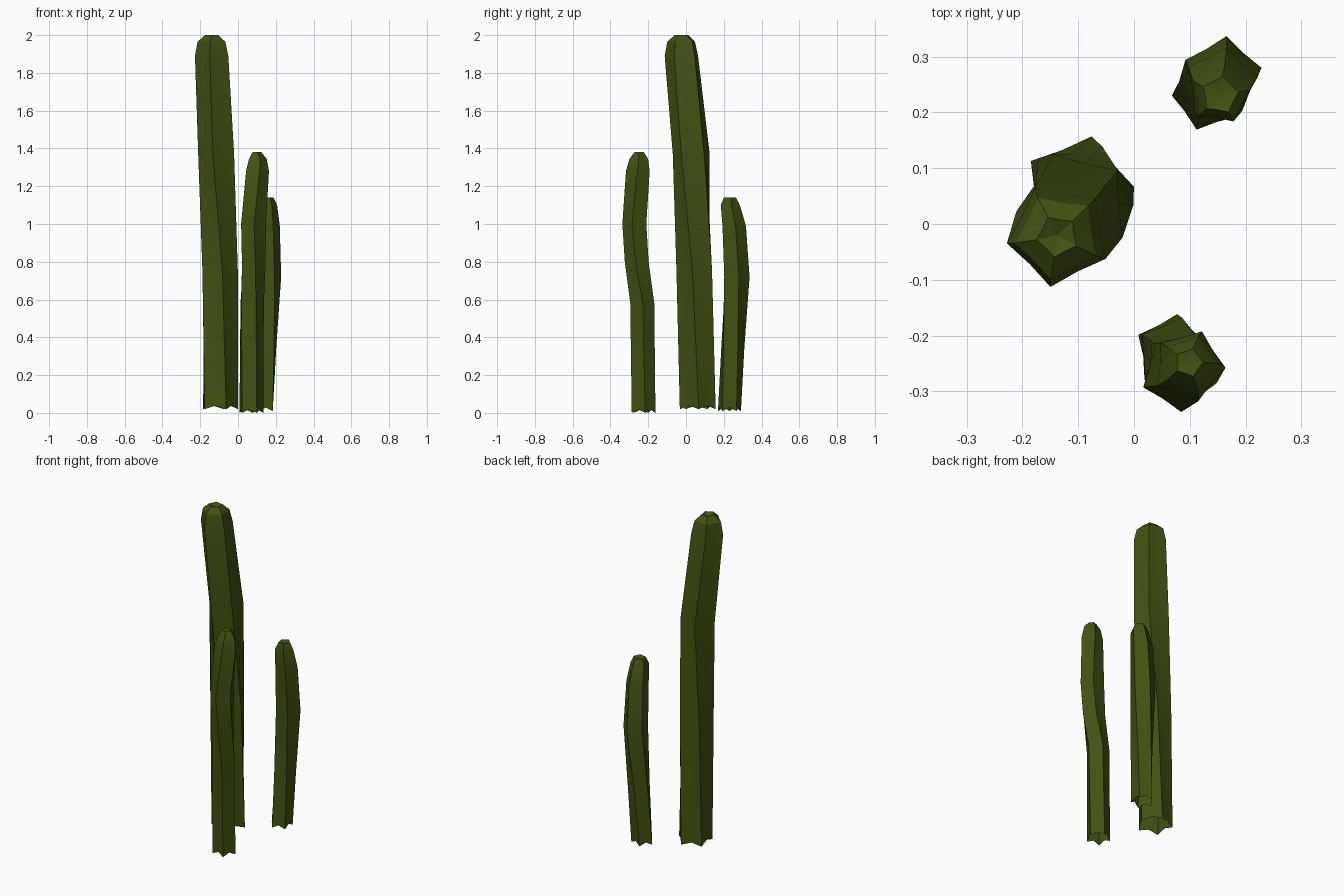
import bpy, bmesh, math

cube = bpy.data.objects.get("Cube")
if cube:
    bpy.data.objects.remove(cube, do_unlink=True)

green = bpy.data.materials.new("cactus_green")
green.use_nodes = True
color = (0.055, 0.085, 0.006, 1)
green.diffuse_color = color
green.node_tree.nodes["Principled BSDF"].inputs["Base Color"].default_value = color

RIBS = 5
GROOVE = 0.78  # groove radius relative to rib radius


def ring(bm, x, y, z, radius, turn, groove=GROOVE, lift=0.0):
    """Star-shaped cross-section: ribs alternate with grooves."""
    verts = []
    for i in range(RIBS * 2):
        a = math.radians(turn) + math.pi * i / RIBS
        r = radius * (groove if i % 2 else 1)
        verts.append(bm.verts.new((x + r * math.cos(a), y + r * math.sin(a),
                                   z + (lift if i % 2 else 0))))
    return verts


def column(name, sections, tip):
    """Loft the sections (x, y, z, radius, turn) and close the top with a dimple."""
    bm = bmesh.new()
    rings = [ring(bm, *s, lift=0.018 if k == 0 else 0) for k, s in enumerate(sections)]
    n = RIBS * 2
    for low, high in zip(rings, rings[1:]):
        for i in range(n):
            j = (i + 1) % n
            bm.faces.new((low[i], low[j], high[j], high[i]))
    top = bm.verts.new(tip)
    for i in range(n):
        bm.faces.new((rings[-1][i], rings[-1][(i + 1) % n], top))
    mesh = bpy.data.meshes.new(name)
    bm.to_mesh(mesh)
    bm.free()
    mesh.materials.append(green)
    obj = bpy.data.objects.new(name, mesh)
    bpy.context.collection.objects.link(obj)
    bpy.ops.object.select_all(action="DESELECT")
    obj.select_set(True)
    bpy.context.view_layer.objects.active = obj
    bpy.ops.object.shade_smooth_by_angle(angle=math.radians(30))


# Tall column, leaning to the front at the top
column("tall_cactus_column", [
    (-0.10, 0.06, 0.02, 0.10, 4),
    (-0.10, 0.048, 0.75, 0.10, -8),
    (-0.108, 0.03, 1.37, 0.103, -32),
    (-0.135, -0.02, 1.89, 0.094, -27),
    (-0.137, -0.022, 1.965, 0.078, -27),
    (-0.137, -0.022, 2.0, 0.038, -27),
], (-0.137, -0.02, 1.985))

# Middle column at the front
column("front_cactus_column", [
    (0.068, -0.228, 0.0, 0.067, 10),
    (0.07, -0.233, 0.58, 0.067, 4),
    (0.08, -0.258, 0.8, 0.067, -8),
    (0.081, -0.268, 1.0, 0.069, -15),
    (0.098, -0.254, 1.28, 0.066, -3),
    (0.1, -0.25, 1.345, 0.052, 0),
    (0.098, -0.248, 1.38, 0.026, 0),
], (0.096, -0.246, 1.375))

# Short column at the back
column("back_cactus_column", [
    (0.132, 0.23, 0.01, 0.064, 36),
    (0.145, 0.245, 0.35, 0.065, 27),
    (0.158, 0.265, 0.72, 0.072, 12),
    (0.156, 0.252, 0.99, 0.066, 9),
    (0.154, 0.232, 1.1, 0.054, 9),
    (0.154, 0.231, 1.14, 0.034, 9),
], (0.154, 0.23, 1.132))
